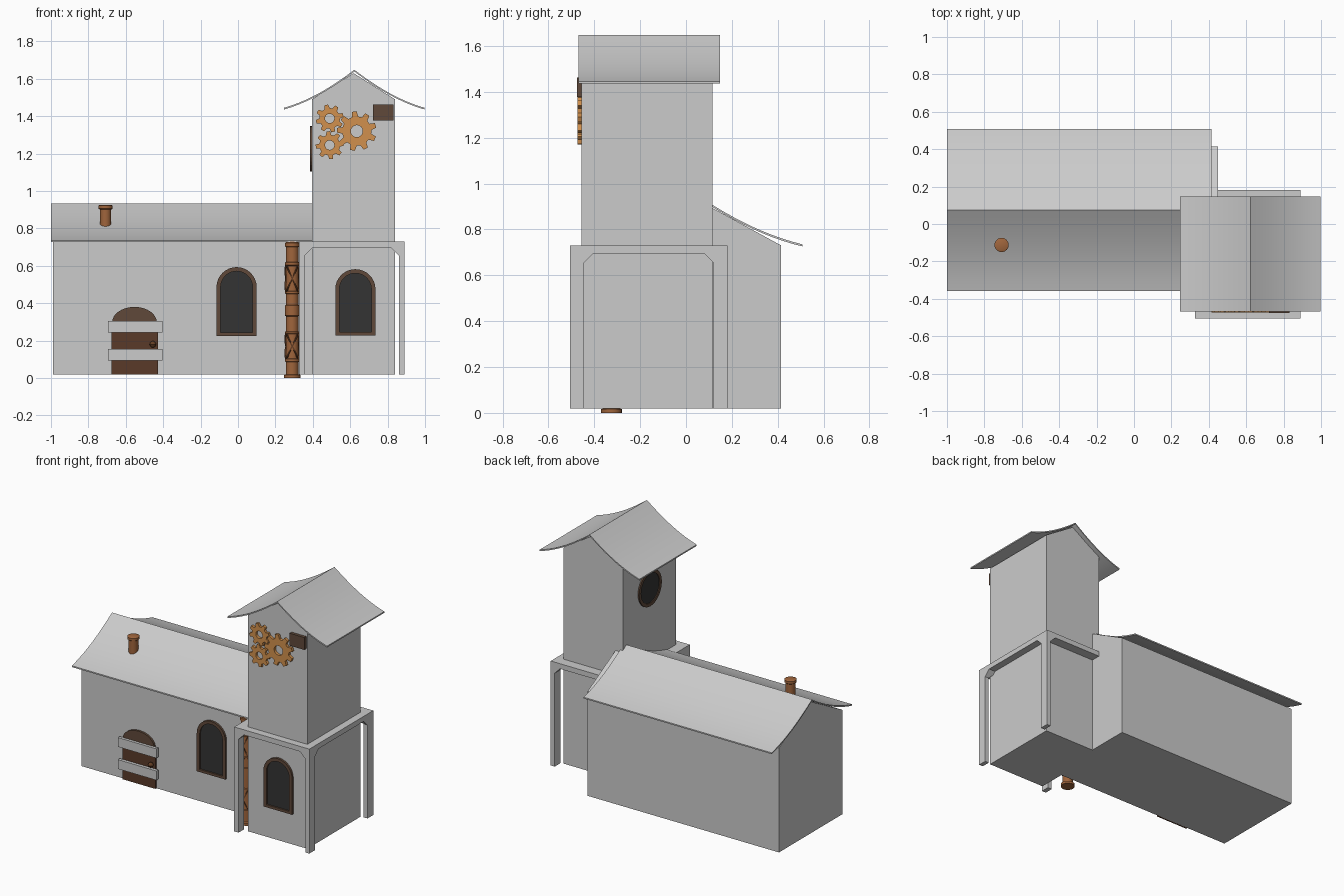
import bpy, bmesh, math
from mathutils import Vector

if "Cube" in bpy.data.objects:
    bpy.data.objects.remove(bpy.data.objects["Cube"])


def material(name, c):
    m = bpy.data.materials.new(name)
    m.diffuse_color = (*c, 1)
    m.use_nodes = True
    m.node_tree.nodes["Principled BSDF"].inputs["Base Color"].default_value = m.diffuse_color
    return m


GREY = material("plain grey", (0.6, 0.6, 0.6))
FRAME = material("frame brown", (0.115, 0.066, 0.042))
DOOR = material("door brown", (0.10, 0.042, 0.022))
GLASS = material("dark glass", (0.034, 0.034, 0.034))
GEAR = material("bright copper", (0.64, 0.28, 0.075))
PIPE = material("pipe copper", (0.35, 0.13, 0.045))
STRAP = material("dark strap", (0.125, 0.048, 0.018))


def finish(name, bm, mat, smooth=False):
    bmesh.ops.recalc_face_normals(bm, faces=bm.faces)
    me = bpy.data.meshes.new(name)
    bm.to_mesh(me)
    bm.free()
    ob = bpy.data.objects.new(name, me)
    bpy.context.collection.objects.link(ob)
    me.materials.append(mat)
    if smooth:
        bpy.ops.object.select_all(action='DESELECT')
        ob.select_set(True)
        bpy.context.view_layer.objects.active = ob
        bpy.ops.object.shade_smooth_by_angle(angle=math.radians(35))
    return ob


def prism(name, pts, axis, a, b, mat, hole=None, smooth=False):
    """Extrude a profile along x (pts are y,z) or y (pts are x,z), with an optional matching hole."""
    bm = bmesh.new()

    def loop(p, d):
        return [bm.verts.new((d, u, v) if axis == 'x' else (u, d, v)) for u, v in p]

    def bridge(l, m):
        for i in range(len(l)):
            j = (i + 1) % len(l)
            bm.faces.new((l[i], l[j], m[j], m[i]))
    o1, o2 = loop(pts, a), loop(pts, b)
    bridge(o1, o2)
    if hole:
        h1, h2 = loop(hole, a), loop(hole, b)
        bridge(h1, h2)
        bridge(o1, h1)
        bridge(o2, h2)
    else:
        bm.faces.new(o1)
        bm.faces.new(o2)
    return finish(name, bm, mat, smooth)


def rect(x0, x1, z0, z1):
    return [(x0, z0), (x1, z0), (x1, z1), (x0, z1)]


def circle(cx, cz, r, n=32):
    return [(cx + r * math.cos(2 * math.pi * i / n), cz + r * math.sin(2 * math.pi * i / n)) for i in range(n)]


def arch(x0, x1, z0, spring, top, n=16):
    c, r = (x0 + x1) / 2, (x1 - x0) / 2
    return [(x0, z0), (x1, z0)] + [(c + r * math.cos(math.pi * i / n),
            spring + (top - spring) * math.sin(math.pi * i / n)) for i in range(n + 1)]


def lathe(name, prof, x, y, mat, n=24):
    bm = bmesh.new()
    rings = [[bm.verts.new((x + r * math.cos(2 * math.pi * i / n), y + r * math.sin(2 * math.pi * i / n), z))
              for i in range(n)] for r, z in prof]
    for l, m in zip(rings, rings[1:]):
        for i in range(n):
            bm.faces.new((l[i], l[(i + 1) % n], m[(i + 1) % n], m[i]))
    bm.faces.new(rings[0])
    bm.faces.new(rings[-1])
    return finish(name, bm, mat, True)


def roof_profile(mid, half, eave, ridge, t=0.009, n=10):
    """Thin sagging gable roof section."""
    top = []
    for i in range(-n, n + 1):
        s = abs(i) / n
        top.append((mid + half * i / n, ridge - (ridge - eave) * (1.4 * s - 0.4 * s ** 2.2)))
    return top + [(u, v - t) for u, v in reversed(top)]


# Walls of the house and the tower
prism("house_walls", [(-0.265, 0.02), (0.415, 0.02), (0.415, 0.73), (0.075, 0.915), (-0.265, 0.73)],
      'x', -0.99, 0.45, GREY)
prism("tower_walls", [(0.395, 0.02), (0.84, 0.02), (0.84, 1.49), (0.618, 1.63), (0.395, 1.49)],
      'y', -0.455, 0.115, GREY)

# Sagging roofs
prism("house_roof", roof_profile(0.075, 0.432, 0.735, 0.932), 'x', -1.0, 0.415, GREY, smooth=True)
prism("tower_roof", roof_profile(0.622, 0.375, 1.445, 1.648), 'y', -0.468, 0.148, GREY, smooth=True)


# Four-legged frame around the tower: a block with two chamfered tunnels
def tunnel(u0, u1):
    c = 0.04
    return [(u0, -0.1), (u1, -0.1), (u1, 0.655), (u1 - c, 0.695), (u0 + c, 0.695), (u0, 0.655)]


frame = prism("tower_frame", rect(0.325, 0.89, 0.02, 0.73), 'y', -0.505, 0.182, GREY)
cutters = [prism("cutter_y", tunnel(0.358, 0.86), 'y', -0.8, 0.6, GREY),
           prism("cutter_x", tunnel(-0.445, 0.12), 'x', 0.1, 1.2, GREY)]
bpy.context.view_layer.objects.active = frame
for c in cutters:
    c.hide_render = True
    mod = frame.modifiers.new("cut", 'BOOLEAN')
    mod.operation = 'DIFFERENCE'
    mod.solver = 'EXACT'
    mod.object = c
    bpy.ops.object.modifier_apply(modifier=mod.name)
for c in cutters:
    bpy.data.objects.remove(c)


# Arched windows
def window(name, x0, x1, z0, top, wall):
    r, w = (x1 - x0) / 2, 0.022
    inner = arch(x0 + w, x1 - w, z0 + w * 0.8, top - r, top - w)
    prism(name + "_frame", arch(x0, x1, z0, top - r, top), 'y', wall - 0.014, wall + 0.01, FRAME, inner)
    prism(name + "_glass", inner, 'y', wall - 0.004, wall + 0.01, GLASS)


window("house_window", -0.115, 0.1, 0.225, 0.593, -0.265)
window("tower_window", 0.52, 0.735, 0.228, 0.582, -0.455)

# Round window on the tower's left side
prism("round_window_frame", circle(-0.17, 1.225, 0.122), 'x', 0.386, 0.405, FRAME, circle(-0.17, 1.225, 0.1))
prism("round_window_glass", circle(-0.17, 1.225, 0.1), 'x', 0.391, 0.405, GLASS)

# Boarded-up door
prism("door", rect(-0.675, -0.428, 0.02, 0.3), 'y', -0.277, -0.26, DOOR)
prism("door_arch", arch(-0.672, -0.435, 0.28, 0.30, 0.38), 'y', -0.279, -0.26, FRAME)
for i, z in enumerate((0.093, 0.243)):
    prism(f"door_board_{i}", rect(-0.695, -0.405, z, z + 0.063), 'y', -0.298, -0.277, GREY)
lathe("door_knob", [(0.004, 0.162), (0.014, 0.17), (0.018, 0.18), (0.014, 0.19), (0.004, 0.198)],
      -0.455, -0.288, STRAP, 12)


# Gears on the tower front
def gear(name, cx, cz, r, hole, teeth, phase):
    out, inn = [], []
    for k in range(teeth):
        for f, s in ((-0.32, 0.74), (-0.17, 1), (0.17, 1), (0.32, 0.74)):
            a = 2 * math.pi * (k + f) / teeth + phase
            out.append((cx + r * s * math.cos(a), cz + r * s * math.sin(a)))
            inn.append((cx + hole * math.cos(a), cz + hole * math.sin(a)))
    prism(name, out, 'y', -0.473, -0.455, GEAR, inn)


gear("upper_gear", 0.49, 1.388, 0.075, 0.025, 8, 0.25)
gear("lower_gear", 0.49, 1.245, 0.075, 0.025, 8, 0.1)
gear("large_gear", 0.635, 1.32, 0.106, 0.032, 9, 0.3)

# Small framed plate beside the gears
prism("plate_frame", rect(0.722, 0.832, 1.378, 1.462), 'y', -0.476, -0.453, FRAME)

# Chimney
lathe("chimney", [(0.03, 0.8), (0.03, 0.9), (0.038, 0.906), (0.038, 0.922), (0.03, 0.926)], -0.708, -0.112, PIPE)

# Drain pipe with collars
PX, PY = 0.29, -0.325
prof = [(0.045, 0.0), (0.045, 0.016), (0.034, 0.02)]
for z0, z1 in ((0.085, 0.105), (0.235, 0.25), (0.33, 0.39), (0.45, 0.465), (0.6, 0.62), (0.7, 0.725)):
    prof += [(0.034, z0), (0.039, z0 + 0.003), (0.039, z1 - 0.003), (0.034, z1)]
lathe("drain_pipe", prof + [(0.034, 0.73)], PX, PY, PIPE)

# Crossed straps wound around the pipe
n = 20
for b, (z0, z1) in enumerate(((0.105, 0.235), (0.465, 0.6))):
    for s in (-1, 1):
        for k in range(3):
            bm = bmesh.new()
            rows = []
            for i in range(n + 1):
                a = 2 * math.pi * k / 3 - math.pi / 2 + s * 1.8 * (i / n - 0.5)
                z = z0 + (z1 - z0) * i / n
                d = Vector((math.cos(a), math.sin(a), 0))
                p = Vector((PX, PY, z))
                rows.append([bm.verts.new(p + d * r + Vector((0, 0, h)))
                             for r, h in ((0.033, -0.007), (0.041, -0.007), (0.041, 0.007), (0.033, 0.007))])
            for l, m in zip(rows, rows[1:]):
                for i in range(4):
                    bm.faces.new((l[i], l[(i + 1) % 4], m[(i + 1) % 4], m[i]))
            bm.faces.new(rows[0])
            bm.faces.new(rows[-1])
            finish(f"pipe_strap_{b}_{k}_{'left' if s < 0 else 'right'}", bm, STRAP)
